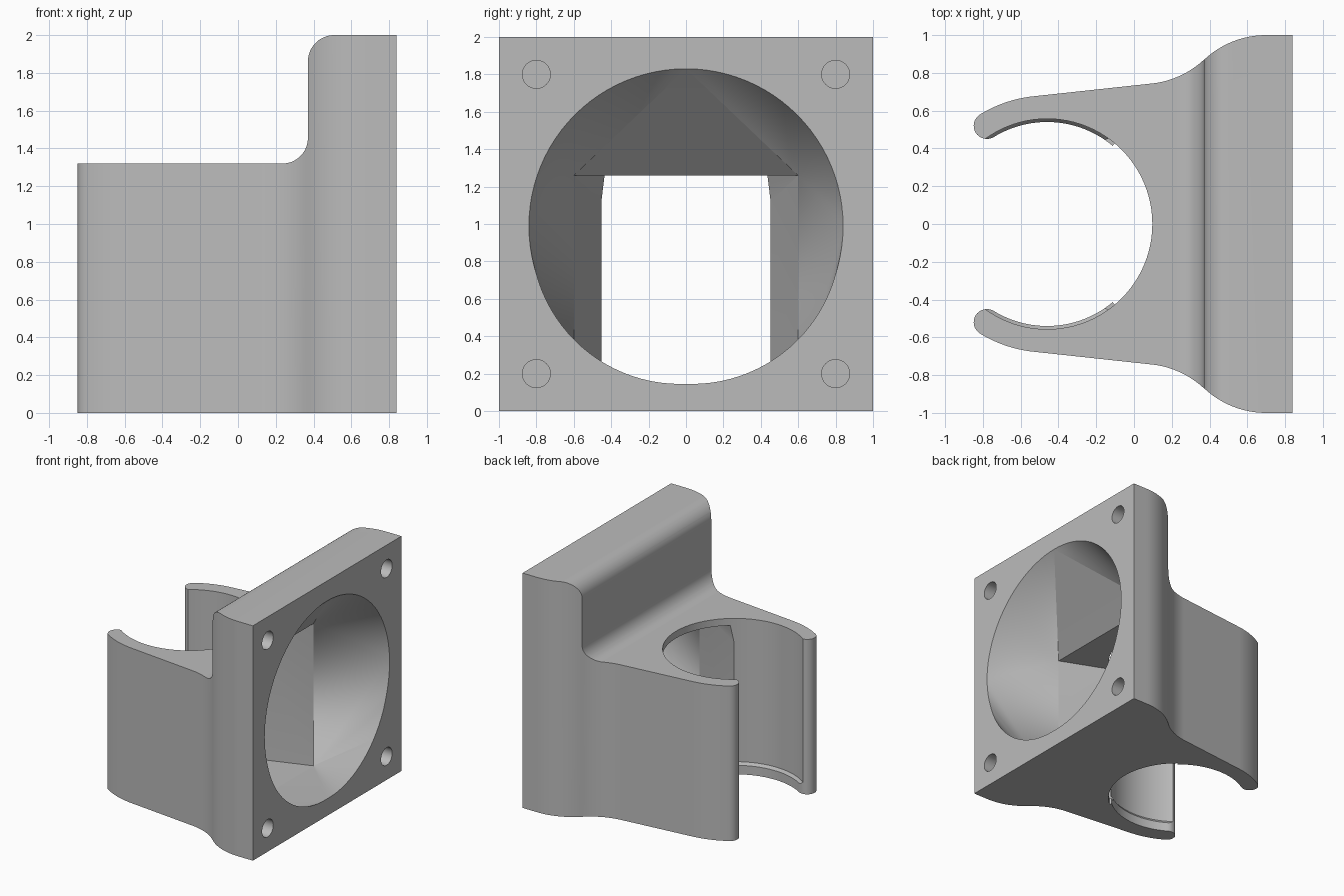
import bpy, bmesh
from math import sin, cos, radians, pi
from mathutils import Vector

default = bpy.data.objects.get("Cube")
if default:
    bpy.data.objects.remove(default, do_unlink=True)

grey = bpy.data.materials.new("plain grey")
grey.use_nodes = True
colour = (0.5, 0.5, 0.5, 1)
grey.diffuse_color = colour
grey.node_tree.nodes["Principled BSDF"].inputs["Base Color"].default_value = colour


def arc(cx, cy, r, start, end, n=16):
    """Points of an arc, angles in degrees."""
    angles = [radians(start + (end - start) * i / n) for i in range(n + 1)]
    return [(cx + r * cos(a), cy + r * sin(a)) for a in angles]


def finish(name, bm):
    bmesh.ops.recalc_face_normals(bm, faces=bm.faces)
    mesh = bpy.data.meshes.new(name)
    bm.to_mesh(mesh)
    bm.free()
    mesh.materials.append(grey)
    ob = bpy.data.objects.new(name, mesh)
    bpy.context.collection.objects.link(ob)
    return ob


def prism(name, points, direction):
    """Extrude a flat outline of 3D points."""
    bm = bmesh.new()
    face = bm.faces.new([bm.verts.new(p) for p in points])
    new = bmesh.ops.extrude_face_region(bm, geom=[face])["geom"]
    moved = [v for v in new if isinstance(v, bmesh.types.BMVert)]
    bmesh.ops.translate(bm, verts=moved, vec=Vector(direction))
    return finish(name, bm)


def hull(name, points):
    """Convex solid around the given points."""
    bm = bmesh.new()
    verts = [bm.verts.new(p) for p in points]
    result = bmesh.ops.convex_hull(bm, input=verts)
    spare = [g for g in result["geom_interior"] if isinstance(g, bmesh.types.BMVert)]
    bmesh.ops.delete(bm, geom=spare, context='VERTS')
    bmesh.ops.dissolve_limit(bm, angle_limit=0.001, verts=bm.verts, edges=bm.edges)
    return finish(name, bm)


def boolean(target, tool, operation='DIFFERENCE'):
    """Apply a boolean and discard the tool."""
    tool.hide_render = True
    mod = target.modifiers.new("cut", 'BOOLEAN')
    mod.object, mod.operation, mod.solver = tool, operation, 'EXACT'
    bpy.context.view_layer.objects.active = target
    bpy.ops.object.modifier_apply(modifier=mod.name)
    bpy.data.objects.remove(tool, do_unlink=True)


BORE_X, BORE_R, LIP_R = -0.46, 0.557, 0.54
FACE_X, NECK_X, FLOOR = 0.84, 0.29, 0.05

# Plan outline: flared plate, tapering arm, rounded clip tip, inner clip arc
tip = radians(238.5)
half = [(FACE_X, -1)]
half += arc(0.70, -0.52, 0.48, 270, 226.5)
half += arc(0.043, -1.221, 0.48, 47, 83)
half += arc(BORE_X, 0, 0.68, 263, 238.5)
half += arc(BORE_X + 0.61 * cos(tip), 0.61 * sin(tip), 0.07, 238.5, 58.5)[1:-1]
half += arc(BORE_X, 0, LIP_R, 238.5, 360, 48)
plan = half + [(x, -y) for x, y in reversed(half[:-1])]
body = prism("fan_mount_clip", [(x, y, 0) for x, y in plan], (0, 0, 2.1))

# Side outline: low clip, filleted step, tall plate with a rounded shoulder
side = [(1, -0.1), (-1, -0.1), (-1, 1.32)]
side += arc(0.235, 1.455, 0.135, 270, 360)
side += arc(0.51, 1.86, 0.14, 180, 90)
side += [(1, 2)]
boolean(body, prism("side_tool", [(x, -1.2, z) for x, z in side], (0, 2.4, 0)), 'INTERSECT')

# Clip bore, leaving a small bevelled lip at the bottom
rings = []
for r, z in ((LIP_R - 0.012, 0.06), (BORE_R, 0.10), (BORE_R, 1.6)):
    rings += [(x, y, z) for x, y in arc(BORE_X, 0, r, 0, 360, 96)[:-1]]
boolean(body, hull("bore_tool", rings))

# Lip stops at the air outlet
sector = [(BORE_X, 0)] + arc(BORE_X, 0, BORE_R + 0.001, -50, 50, 32)
boolean(body, prism("sector_tool", [(x, y, -0.1) for x, y in sector], (0, 0, 0.3)))

# Air duct: round fan opening blending into a rectangular neck
circle = arc(0, 0.99, 0.84, 0, 360, 96)[:-1]
neck = [(s * 0.6, z) for s in (-1, 1) for z in (FLOOR, 1.26)]
duct = [(x, y, z) for x in (FACE_X, FACE_X + 0.03) for y, z in circle]
boolean(body, hull("duct_tool", duct + [(NECK_X, y, z) for y, z in neck]))

# Narrowing outlet from the neck into the bore, upper corners bevelled
outlet = [(s * y, z) for s in (-1, 1) for y, z in ((0.43, FLOOR), (0.43, 1.1), (0.4, 1.26))]
points = [(NECK_X + 0.004, y, z) for y, z in neck]
points += [(x, y, z) for x in (-0.11, -0.2) for y, z in outlet]
boolean(body, hull("outlet_tool", points))

# Blind screw holes in the plate corners
for y in (-0.8, 0.8):
    for z in (0.2, 1.8):
        ring = [(0.46, a, b) for a, b in arc(y, z, 0.075, 0, 360, 32)[:-1]]
        boolean(body, prism("screw_tool", ring, (0.5, 0, 0)))

# Smooth curves, crisp edges
bpy.ops.object.select_all(action='DESELECT')
body.select_set(True)
bpy.context.view_layer.objects.active = body
bpy.ops.object.shade_smooth_by_angle(angle=radians(30))
